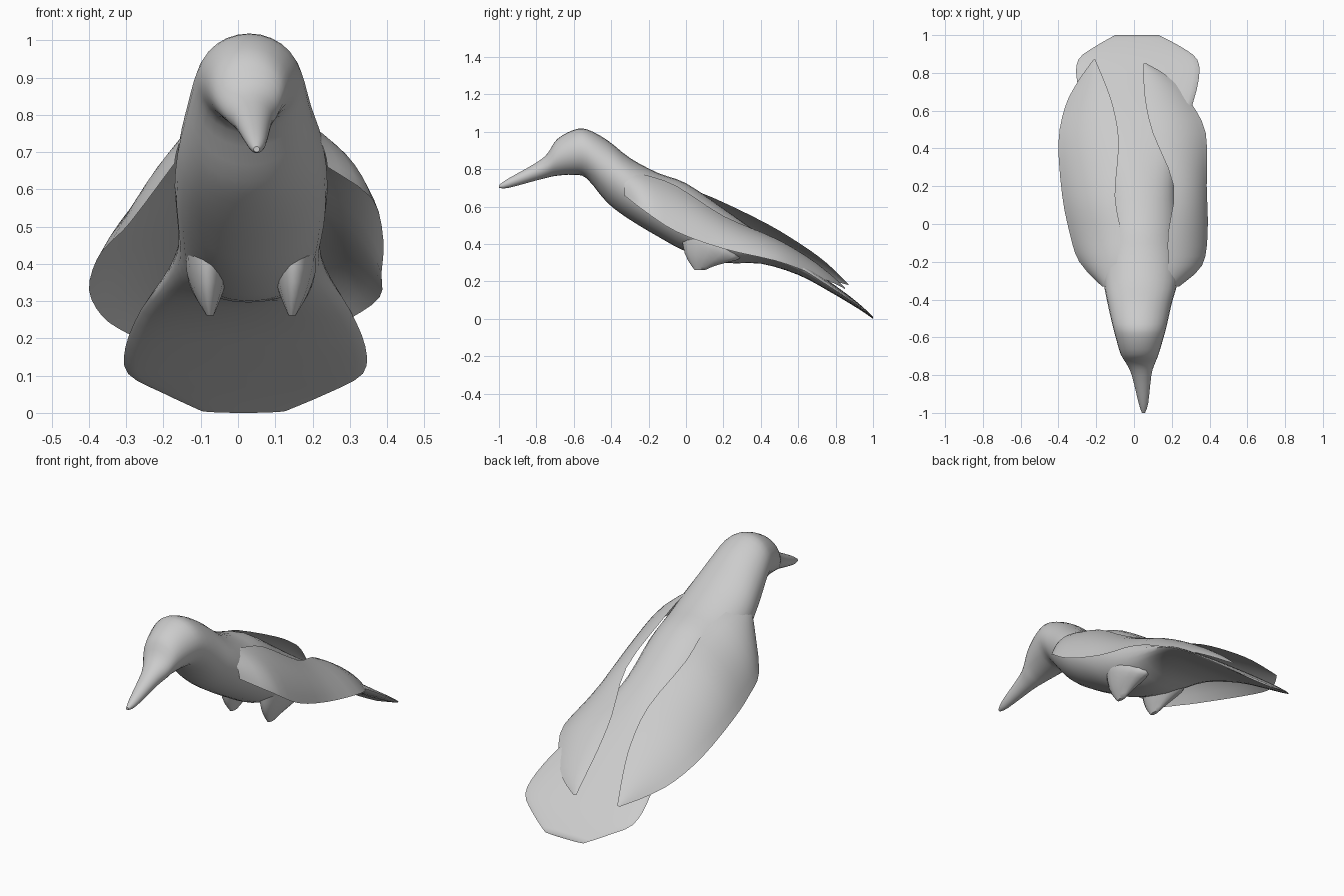
import bpy, bmesh, math
from mathutils import Vector


def spline(rows, steps):
    # smooth in-between rows (Catmull-Rom)
    out = []
    n = len(rows)
    for i in range(n - 1):
        p = [rows[max(0, min(n - 1, i + k))] for k in (-1, 0, 1, 2)]
        for s in range(steps):
            t = s / steps
            out.append([0.5 * (2 * b + (c - a) * t + (2 * a - 5 * b + 4 * c - d) * t * t
                               + (3 * b - a - 3 * c + d) * t ** 3) for a, b, c, d in zip(*p)])
    out.append(list(rows[-1]))
    return out


def loft(name, rings, closed):
    bm = bmesh.new()
    vs = [[bm.verts.new(p) for p in r] for r in rings]
    n = len(vs[0])
    for a, b in zip(vs, vs[1:]):
        for i in range(n if closed else n - 1):
            j = (i + 1) % n
            bm.faces.new((a[i], a[j], b[j], b[i]))
    if closed:
        bm.faces.new(vs[0])
        bm.faces.new(vs[-1])
        bmesh.ops.recalc_face_normals(bm, faces=bm.faces)
    else:
        bm.normal_update()
        if sum(f.normal.z for f in bm.faces) < 0:
            bmesh.ops.reverse_faces(bm, faces=bm.faces)
    me = bpy.data.meshes.new(name)
    bm.to_mesh(me)
    bm.free()
    ob = bpy.data.objects.new(name, me)
    bpy.context.collection.objects.link(ob)
    bpy.context.view_layer.objects.active = ob
    ob.select_set(True)
    bpy.ops.object.shade_smooth_by_angle(angle=math.radians(50))
    ob.select_set(False)
    return ob


# Body with beak, head and tail fan: y, centre x, half width, bottom z, top z
stations = [
    (-1.00, 0.05, 0.008, 0.70, 0.715),
    (-0.95, 0.05, 0.025, 0.70, 0.75),
    (-0.80, 0.04, 0.052, 0.74, 0.835),
    (-0.74, 0.035, 0.075, 0.755, 0.885),
    (-0.69, 0.03, 0.100, 0.765, 0.96),
    (-0.60, 0.03, 0.127, 0.77, 1.01),
    (-0.53, 0.03, 0.145, 0.75, 1.013),
    (-0.42, 0.03, 0.170, 0.62, 0.955),
    (-0.30, 0.035, 0.197, 0.53, 0.86),
    (-0.15, 0.035, 0.205, 0.44, 0.78),
    (0.00, 0.035, 0.200, 0.36, 0.725),
    (0.20, 0.03, 0.190, 0.30, 0.59),
    (0.40, 0.025, 0.215, 0.295, 0.45),
    (0.60, 0.02, 0.280, 0.235, 0.32),
    (0.76, 0.02, 0.322, 0.15, 0.205),
    (0.87, 0.02, 0.315, 0.085, 0.125),
    (0.94, 0.02, 0.225, 0.042, 0.068),
    (1.00, 0.015, 0.115, 0.00, 0.012),
]
rings = []
for y, cx, hw, zb, zt in spline(stations, 3):
    rings.append([(cx + hw * math.cos(a), y, (zb + zt) / 2 + (zt - zb) / 2 * math.sin(a))
                  for a in (2 * math.pi * k / 28 for k in range(28))])
loft("bird_body", rings, True)


# Folded wings: y, inner x, inner z, outer x, outer z
def wing(name, rows, bulge):
    rings = []
    for y, xi, zi, xo, zo in spline(rows, 3):
        d = Vector((xo - xi, 0, zo - zi))
        out = Vector((-d.z, 0, d.x)) if d.x > 0 else Vector((d.z, 0, -d.x))
        rings.append([Vector((xi, y, zi)) + d * t + out * (bulge * 4 * t * (1 - t))
                      for t in (k / 8 for k in range(9))])
    loft(name, rings, False)


wing("left_wing", [
    (-0.33, -0.11, 0.79, -0.17, 0.67),
    (-0.20, -0.09, 0.77, -0.29, 0.51),
    (-0.05, -0.07, 0.72, -0.34, 0.46),
    (0.15, -0.10, 0.645, -0.38, 0.41),
    (0.43, -0.08, 0.51, -0.40, 0.33),
    (0.62, -0.11, 0.395, -0.365, 0.26),
    (0.75, -0.155, 0.30, -0.30, 0.215),
    (0.87, -0.205, 0.185, -0.215, 0.18)], 0.10)
wing("right_wing", [
    (-0.33, 0.17, 0.79, 0.24, 0.66),
    (-0.22, 0.18, 0.77, 0.36, 0.575),
    (-0.05, 0.18, 0.71, 0.39, 0.465),
    (0.20, 0.21, 0.55, 0.385, 0.375),
    (0.48, 0.10, 0.43, 0.38, 0.31),
    (0.65, 0.06, 0.33, 0.295, 0.25),
    (0.78, 0.05, 0.23, 0.18, 0.195),
    (0.85, 0.05, 0.165, 0.065, 0.16)], 0.11)

# Tucked leg stumps, upper rings tilted with the belly: x offset, y, z, radii, tilt
for name, side in (("left_leg", -1), ("right_leg", 1)):
    rings = []
    legs = [(0.10, 0.13, 0.47, 0.05, 0.17, 0.5), (0.115, 0.13, 0.40, 0.06, 0.16, 0.5),
            (0.115, 0.10, 0.325, 0.04, 0.11, 0.25), (0.11, 0.075, 0.262, 0.010, 0.03, 0)]
    for ox, y, z, rx, ry, tilt in spline(legs, 3):
        rings.append([(0.035 + side * ox + rx * math.cos(a), y + ry * math.sin(a),
                       z - tilt * ry * math.sin(a))
                      for a in (2 * math.pi * k / 14 for k in range(14))])
    loft(name, rings, True)
